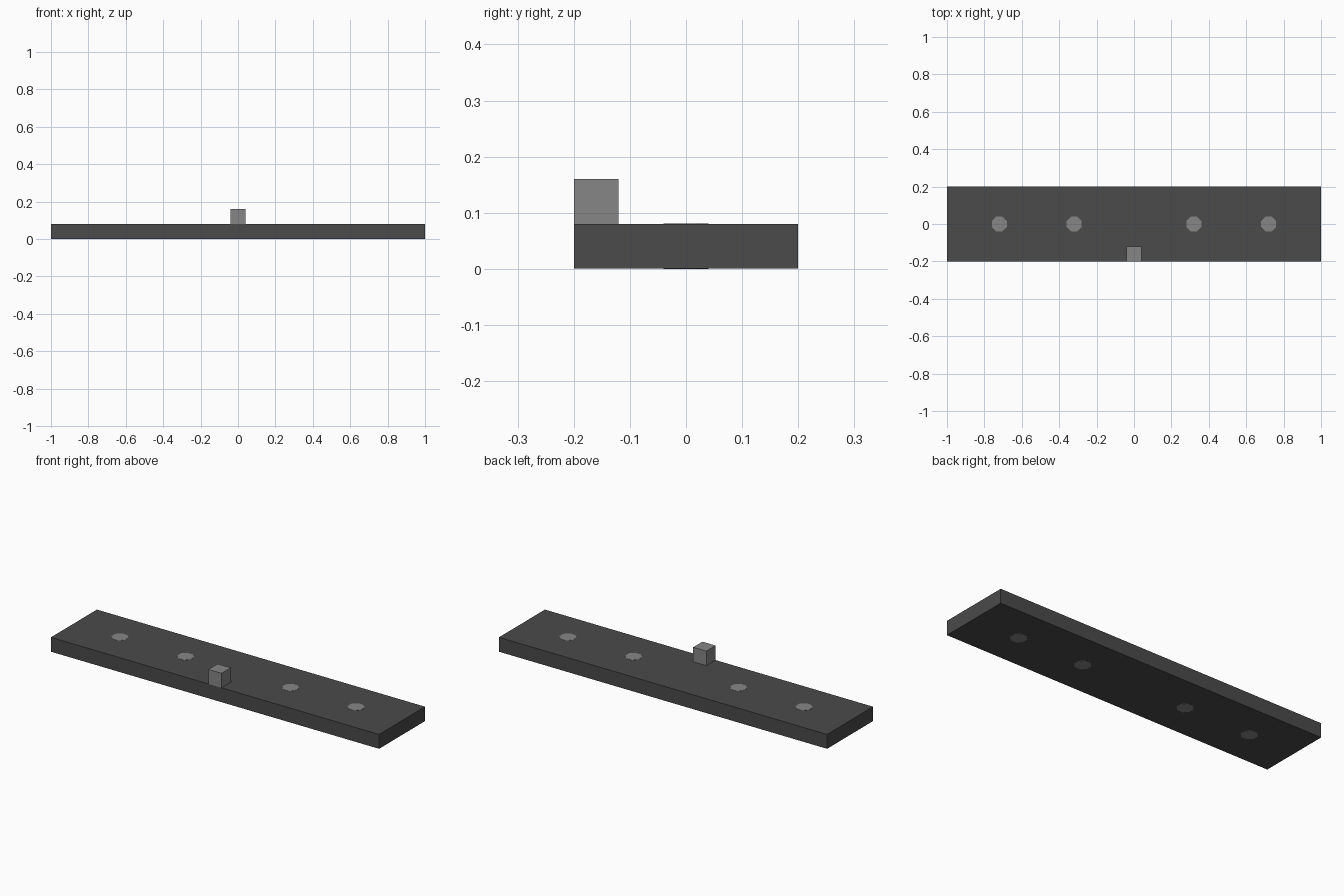
import bpy
import math

cube = bpy.data.objects.get("Cube")
if cube:
    bpy.data.objects.remove(cube, do_unlink=True)


def make_material(name, grey):
    mat = bpy.data.materials.new(name)
    mat.use_nodes = True
    colour = (grey, grey, grey, 1)
    mat.diffuse_color = colour
    mat.node_tree.nodes["Principled BSDF"].inputs["Base Color"].default_value = colour
    return mat


dark = make_material("dark grey", 0.069)
light = make_material("light grey", 0.238)


def finish(name, mat):
    obj = bpy.context.object
    obj.name = name
    obj.data.materials.append(mat)
    return obj


def box(name, low, high, mat):
    centre = [(a + b) / 2 for a, b in zip(low, high)]
    bpy.ops.mesh.primitive_cube_add(size=1, location=centre)
    bpy.context.object.scale = [b - a for a, b in zip(low, high)]
    bpy.ops.object.transform_apply(location=False, rotation=False, scale=True)
    return finish(name, mat)


# Flat bar and the small block on its front edge
LIP = 0.0008
box("base_bar", (-1, -0.2, LIP), (1, 0.2, 0.08), dark)
box("sight_block", (-0.04, -0.2, 0.08), (0.04, -0.12, 0.16), light)

# Eight-sided pins through the bar, showing on the top and underside
for side, label in ((-1, "right"), (1, "left")):
    for x, place in ((0.32, "inner"), (0.72, "outer")):
        bpy.ops.mesh.primitive_cylinder_add(
            vertices=8, radius=0.0435, depth=0.08 + LIP,
            location=(side * x, 0, 0.04 + LIP / 2),
            rotation=(0, 0, math.pi / 8))
        finish(f"{place}_pin_{label}", light)
